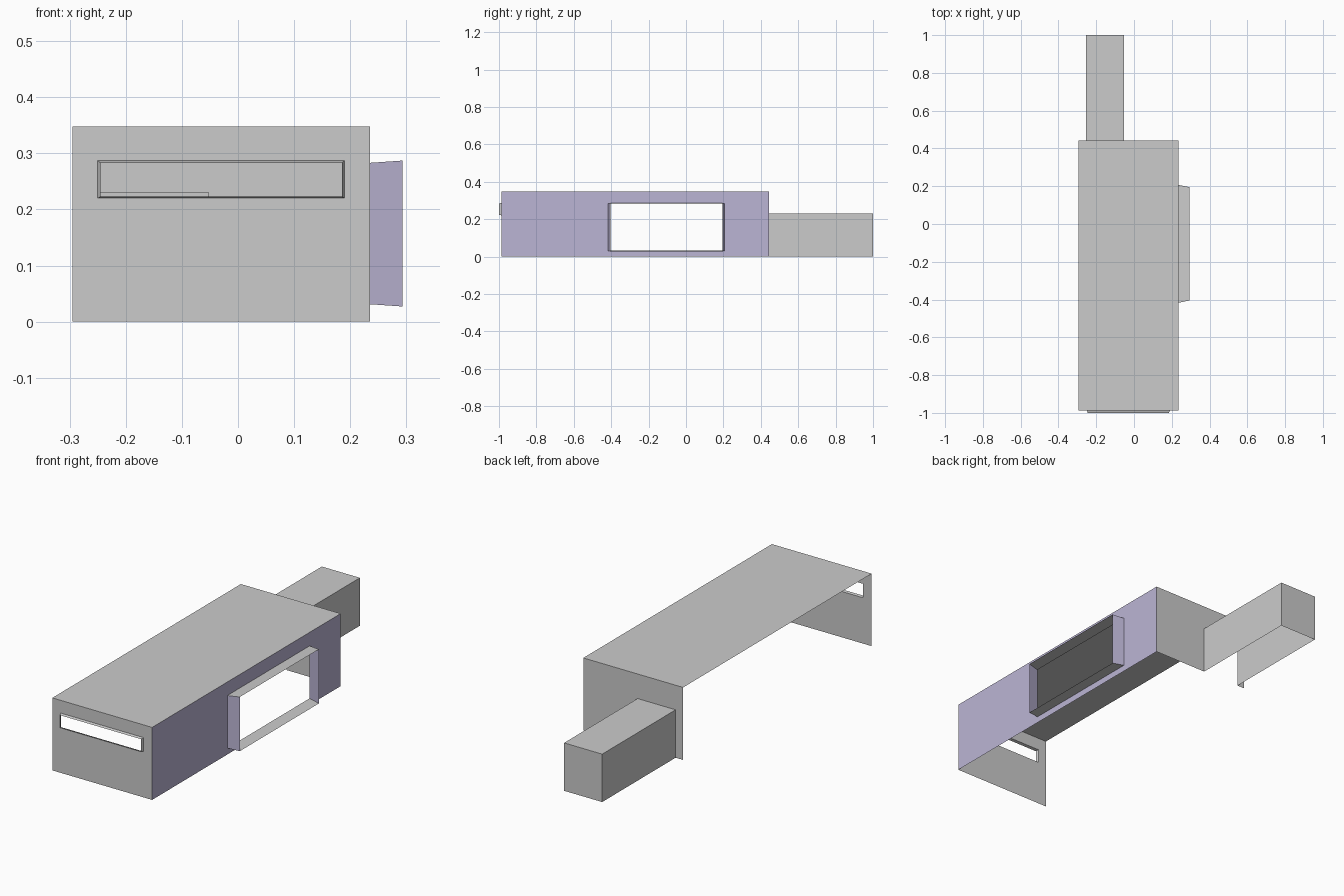
import bpy

if "Cube" in bpy.data.objects:
    bpy.data.objects.remove(bpy.data.objects["Cube"])

X0, X1 = -0.295, 0.235      # main shell extents
Y0, Y1 = -0.987, 0.443
H = 0.348
AX0, AX1, AH = -0.255, -0.053, 0.23   # rear annex

lilac = bpy.data.materials.new("lilac")
lilac.diffuse_color = (0.50, 0.46, 0.66, 1)
lilac.use_nodes = True
lilac.node_tree.nodes["Principled BSDF"].inputs["Base Color"].default_value = lilac.diffuse_color


def sheet(name, verts, faces, mat=None):
    """Thin, single-sided panel object."""
    mesh = bpy.data.meshes.new(name)
    mesh.from_pydata(verts, [], faces)
    mesh.update()
    obj = bpy.data.objects.new(name, mesh)
    bpy.context.collection.objects.link(obj)
    if mat:
        mesh.materials.append(mat)
    return obj


def rect(a0, a1, z0, z1, place):
    """Four corners, mapped to 3D by place(a, z)."""
    return [place(a, z) for a, z in ((a0, z0), (a1, z0), (a1, z1), (a0, z1))]


def loft(name, ring_a, ring_b, sides=range(4), mat=None):
    """Quads joining two four-corner rings."""
    faces = [(i, (i + 1) % 4, 4 + (i + 1) % 4, 4 + i) for i in sides]
    return sheet(name, ring_a + ring_b, faces, mat)


def on_y(y):
    return lambda a, z: (a, y, z)


def on_x(x):
    return lambda a, z: (x, a, z)


# Front wall with a slot and its shallow tapered lip
slot = rect(-0.25, 0.19, 0.22, 0.287, on_y(Y0))
slot_tip = rect(-0.245, 0.185, 0.223, 0.283, on_y(-1.0))
loft("front_wall", rect(X0, X1, 0, H, on_y(Y0)), slot)
loft("slot_lip", slot, slot_tip)

# Right wall with a window and its projecting frame
window = rect(-0.417, 0.207, 0.031, 0.283, on_x(X1))
window_tip = rect(-0.405, 0.195, 0.027, 0.287, on_x(0.293))
loft("right_wall", rect(Y0, Y1, 0, H, on_x(X1)), window, mat=lilac)
loft("window_head_and_sill", window, window_tip, (0, 2))
loft("window_jambs", window, window_tip, (1, 3), lilac)

# Roof
sheet("roof", [(X0, Y0, H), (X1, Y0, H), (X1, Y1, H), (X0, Y1, H)], [(0, 1, 2, 3)])

# Back wall, open where the annex joins
profile = [(X1, 0), (AX1, 0), (AX1, AH), (AX0, AH), (AX0, 0), (X0, 0), (X0, H), (X1, H)]
sheet("back_wall", [(x, Y1, z) for x, z in profile],
      [(0, 1, 2, 7), (2, 3, 6, 7), (3, 4, 5, 6)])

# Annex: sides and top, then the end panel; underside stays open
near = rect(AX1, AX0, 0, AH, on_y(Y1))
far = rect(AX1, AX0, 0, AH, on_y(1.0))
loft("annex_sides_and_top", near, far, (1, 2, 3))
sheet("annex_end", far, [(0, 1, 2, 3)])
